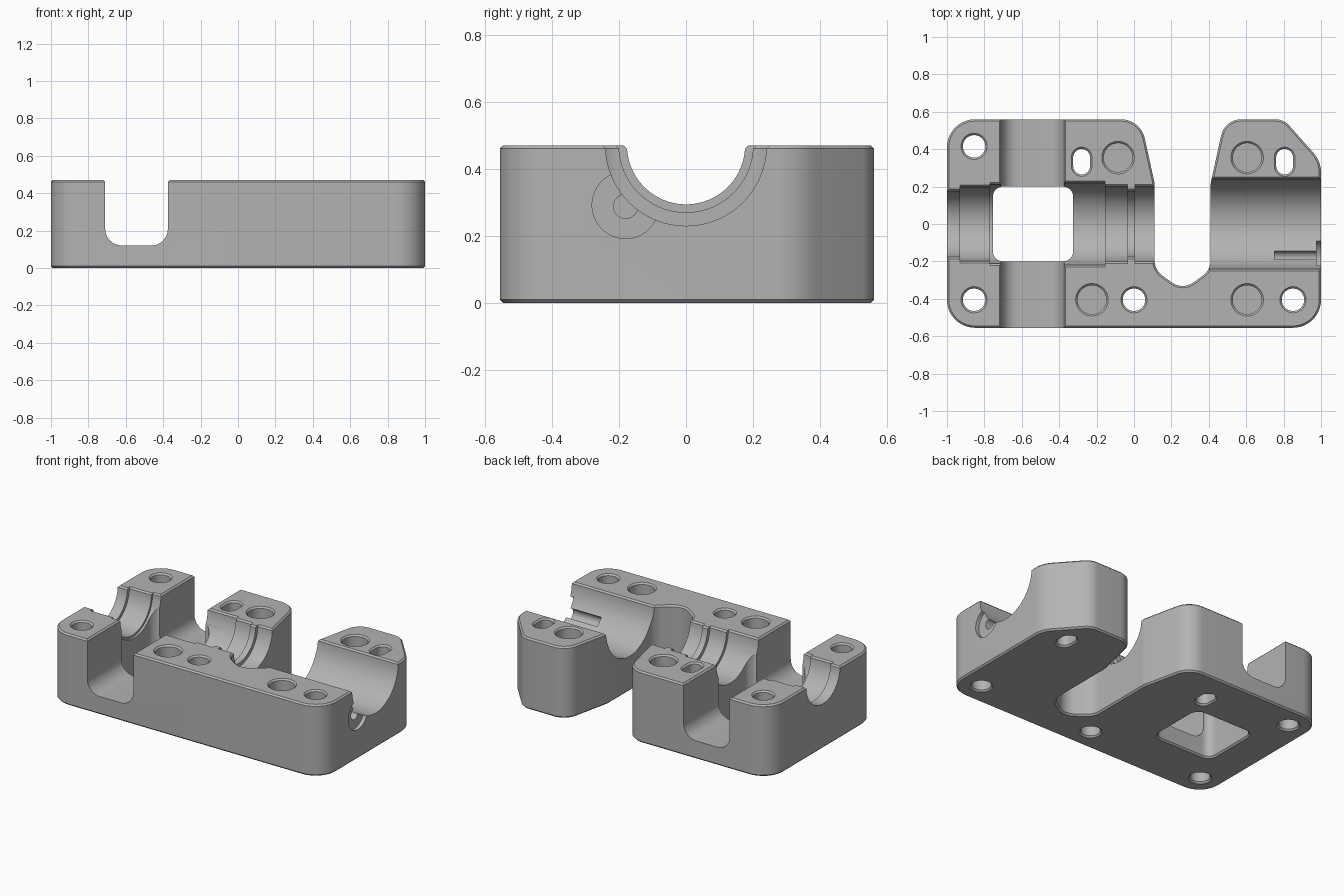
import bpy, bmesh
from math import pi, cos, sin, tan
from mathutils import Vector

if "Cube" in bpy.data.objects:
    bpy.data.objects.remove(bpy.data.objects["Cube"])

TOP, EDGE = 0.47, 0.01

grey = bpy.data.materials.new("mid_grey")
grey.use_nodes = True
colour = (0.45, 0.45, 0.45, 1)
grey.diffuse_color = colour
grey.node_tree.nodes["Principled BSDF"].inputs["Base Color"].default_value = colour


def rounded(corners, steps=10):
    """Outline from (x, y, radius) corners, each replaced by an arc."""
    out = []
    for i, (x, y, r) in enumerate(corners):
        p = Vector((x, y))
        a = (Vector(corners[i - 1][:2]) - p).normalized()
        b = (Vector(corners[(i + 1) % len(corners)][:2]) - p).normalized()
        if r == 0:
            out.append(p)
            continue
        half = a.angle(b) / 2
        centre = p + (a + b).normalized() * (r / sin(half))
        start = p + a * (r / tan(half)) - centre
        end = p + b * (r / tan(half)) - centre
        sweep = pi - 2 * half
        for k in range(steps + 1):
            t = k / steps
            out.append(centre + (start * sin((1 - t) * sweep) + end * sin(t * sweep)) / sin(sweep))
    return out


def obround(x, y, r, stretch=0, n=40):
    """Circle, lengthened along y when stretched."""
    pts = []
    for k in range(n):
        a = 2 * pi * (k + 0.5) / n
        pts.append(Vector((x + r * cos(a), y + r * sin(a) + (stretch if sin(a) > 0 else -stretch))))
    return pts


def inset(pts, d):
    """Move a counter-clockwise outline inward by d."""
    out = []
    for i, p in enumerate(pts):
        a = (p - pts[i - 1]).normalized()
        b = (pts[(i + 1) % len(pts)] - p).normalized()
        na, nb = Vector((-a.y, a.x)), Vector((-b.y, b.x))
        out.append(p + (na + nb) * (d / (1 + na.dot(nb))))
    return out


def loft(name, pts, levels, axis="z"):
    """Solid from an outline stacked at (position, inset) levels along an axis."""
    place = {"x": lambda u, v, w: (w, u, v),
             "y": lambda u, v, w: (u, w, v),
             "z": lambda u, v, w: (u, v, w)}[axis]
    bm = bmesh.new()
    rings = []
    for w, d in levels:
        outline = inset(pts, d) if d else pts
        rings.append([bm.verts.new(place(p.x, p.y, w)) for p in outline])
    n = len(pts)
    for low, high in zip(rings, rings[1:]):
        for i in range(n):
            j = (i + 1) % n
            bm.faces.new((low[i], low[j], high[j], high[i]))
    bm.faces.new(rings[0][::-1])
    bm.faces.new(rings[-1])
    bmesh.ops.recalc_face_normals(bm, faces=bm.faces)
    mesh = bpy.data.meshes.new(name)
    bm.to_mesh(mesh)
    bm.free()
    mesh.materials.append(grey)
    obj = bpy.data.objects.new(name, mesh)
    bpy.context.collection.objects.link(obj)
    return obj


# Block with rounded corners and a tapered slot entering from the back
outline = rounded([
    (-1, -0.555, 0.15), (1, -0.555, 0.15), (1, 0.335, 0.16), (0.8, 0.56, 0.1),
    (0.485, 0.56, 0.11), (0.41, 0.22, 0.1), (0.41, -0.245, 0.1), (0.26, -0.355, 0.1),
    (0.11, -0.245, 0.1), (0.11, 0.22, 0.1), (0.035, 0.56, 0.13), (-1, 0.56, 0.15)])
block = loft("clamp_block", outline, [(0, EDGE), (EDGE, 0), (TOP - EDGE, 0), (TOP, EDGE)])

cutters = []


def cut(*args):
    cutters.append(loft(*args))


# Lengthwise stepped bore with a chamfered rim
def bore(x0, x1, r):
    n = 40
    pts = [Vector((-r * cos(pi * k / n), TOP - r * sin(pi * k / n))) for k in range(1, n)]
    rim = [(r, TOP - EDGE), (r + 0.03, TOP + 0.02), (r + 0.03, 0.6)]
    pts += [Vector(p) for p in rim] + [Vector((-y, z)) for y, z in reversed(rim)]
    cut("bore_cutter", pts, [(x0, 0), (x1, 0)], "x")


for span in [(-1.1, 1.1, 0.176), (-0.93, -0.7, 0.198), (-0.77, -0.6, 0.212),
             (-0.55, -0.155, 0.22), (-0.3, -0.035, 0.2), (0.005, 0.25, 0.2), (0.25, 1.1, 0.24)]:
    bore(*span)

# Cross channel with rounded floor
channel = rounded([(-0.71, 0.12, 0.09), (-0.375, 0.12, 0.09), (-0.375, TOP - EDGE, 0),
                   (-0.345, TOP + 0.02, 0), (-0.345, 0.6, 0), (-0.74, 0.6, 0),
                   (-0.74, TOP + 0.02, 0), (-0.71, TOP - EDGE, 0)])
cut("channel_cutter", channel, [(-0.7, 0), (0.7, 0)], "y")

# Window through the floor
through = [(-0.02, -0.03), (EDGE, 0), (TOP - EDGE, 0), (TOP + 0.02, -0.03)]
window = rounded([(-0.755, -0.2, 0.055), (-0.325, -0.2, 0.055),
                  (-0.325, 0.2, 0.055), (-0.755, 0.2, 0.055)])
cut("window_cutter", window, through[:2] + [(0.6, 0)])

# Through holes, slotted holes and blind insert holes
for x, y in [(-0.855, 0.415), (-0.855, -0.405), (0, -0.405), (0.85, -0.405)]:
    cut("screw_hole_cutter", obround(x, y, 0.06), through)
for x in (-0.28, 0.805):
    cut("slot_hole_cutter", obround(x, 0.333, 0.045, 0.023), through)
for x, y in [(-0.085, 0.355), (0.605, 0.355), (-0.225, -0.405), (0.605, -0.405)]:
    cut("insert_hole_cutter", obround(x, y, 0.077),
        [(0.25, 0), (TOP - EDGE, 0), (TOP + 0.02, -0.03)])

# Small pin hole and its round recess in the end face
cut("recess_cutter", obround(-0.18, 0.292, 0.1), [(0.975, 0), (1.1, 0)], "x")
cut("pin_hole_cutter", obround(-0.18, 0.288, 0.036), [(0.75, 0), (1.05, 0)], "x")

for cutter in cutters:
    cutter.hide_render = True
    mod = block.modifiers.new(cutter.name, "BOOLEAN")
    mod.operation, mod.solver, mod.object = "DIFFERENCE", "EXACT", cutter

bpy.ops.object.select_all(action="DESELECT")
block.select_set(True)
bpy.context.view_layer.objects.active = block
bpy.ops.object.convert(target="MESH")
for cutter in cutters:
    bpy.data.objects.remove(cutter)
bpy.ops.object.shade_smooth_by_angle(angle=pi / 6)
